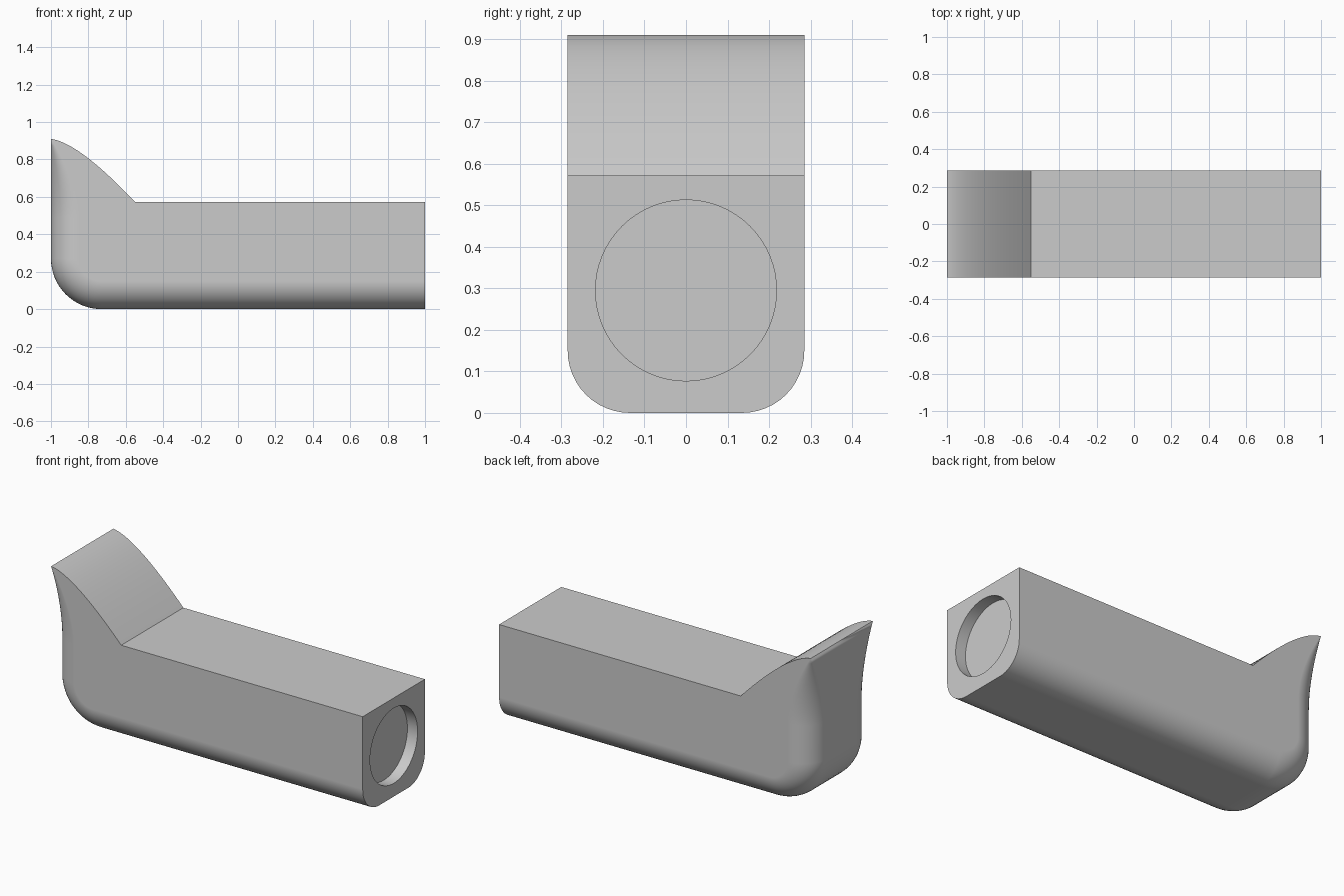
import bpy, bmesh, math
from mathutils import Vector

cube = bpy.data.objects.get("Cube")
if cube:
    bpy.data.objects.remove(cube, do_unlink=True)

W, H, TIP = 0.285, 0.572, 0.91      # half width, body height, tip height
HEEL, ROUND, STEPS = 0.27, 0.15, 12  # heel radius, edge rounding, arc steps

grey = bpy.data.materials.new("plain_grey")
grey.use_nodes = True
grey.diffuse_color = (0.6, 0.6, 0.6, 1)
grey.node_tree.nodes["Principled BSDF"].inputs["Base Color"].default_value = (0.6, 0.6, 0.6, 1)

# Outer path: underside, heel arc, upright back (x, z, inward normal, rounding)
stations = [(1, 0, 0, 1, ROUND)]
for i in range(17):
    a = math.pi / 2 * i / 16
    s, c = math.sin(a), math.cos(a)
    stations.append((-1 + HEEL - HEEL * s, HEEL - HEEL * c, s, c, ROUND))
for i in range(13):
    t = 1 - i / 12
    z = TIP - 0.42 * t
    stations.append((-1, z, 1, 0, ROUND * (1 - (1 - t) ** 1.8)))

bm = bmesh.new()


def ring(x, z, nx, nz, r):
    half = []
    for k in range(STEPS + 1):
        a = math.pi / 2 * k / STEPS
        half.append((W - r + r * math.cos(a), r - r * math.sin(a)))
    pts = [(-y, d) for y, d in half] + [(y, d) for y, d in reversed(half)]
    return [bm.verts.new((x + nx * d, y, z + nz * d)) for y, d in pts]


rings = [ring(*s) for s in stations]
for a, b in zip(rings, rings[1:]):
    for k in range(len(a) - 1):
        bm.faces.new((a[k], a[k + 1], b[k + 1], b[k]))

# Top line: curved slope down from the tip, then the flat deck
p0, p1, p2 = Vector((-1, TIP)), Vector((-0.85, 0.89)), Vector((-0.55, H))
top = [p0 * (1 - t) ** 2 + p1 * 2 * t * (1 - t) + p2 * t * t for t in [i / 20 for i in range(21)]]
top.append(Vector((1, H)))
rails = [[bm.verts.new((p.x, y, p.y)) for p in top] for y in (-W, W)]
for i in range(len(top) - 1):
    bm.faces.new((rails[0][i], rails[0][i + 1], rails[1][i + 1], rails[1][i]))

# Flat sides and square end
for rail, k in ((rails[0], 0), (rails[1], -1)):
    bm.faces.new([r[k] for r in rings] + rail[1:])
bm.faces.new(rings[0] + [rails[1][-1], rails[0][-1]])
bmesh.ops.remove_doubles(bm, verts=bm.verts, dist=1e-5)
bmesh.ops.recalc_face_normals(bm, faces=bm.faces)

mesh = bpy.data.meshes.new("body")
bm.to_mesh(mesh)
bm.free()
body = bpy.data.objects.new("body", mesh)
bpy.context.collection.objects.link(body)
mesh.materials.append(grey)

# Shallow round recess in the end
bpy.ops.mesh.primitive_cylinder_add(vertices=64, radius=0.218, depth=0.13,
                                    location=(1, 0, 0.295), rotation=(0, math.pi / 2, 0))
cutter = bpy.context.object
cutter.name = "recess_cutter"
cutter.hide_render = True
cutter.data.materials.append(grey)
cut = body.modifiers.new("recess", "BOOLEAN")
cut.operation = "DIFFERENCE"
cut.solver = "EXACT"
cut.object = cutter

bpy.ops.object.select_all(action="DESELECT")
body.select_set(True)
bpy.context.view_layer.objects.active = body
bpy.ops.object.modifier_apply(modifier=cut.name)
bpy.data.objects.remove(cutter, do_unlink=True)

# Smooth curves, crisp corners, flat sides
bpy.ops.object.shade_smooth_by_angle(angle=math.radians(25))
weighted = body.modifiers.new("even_shading", "WEIGHTED_NORMAL")
weighted.keep_sharp = True
